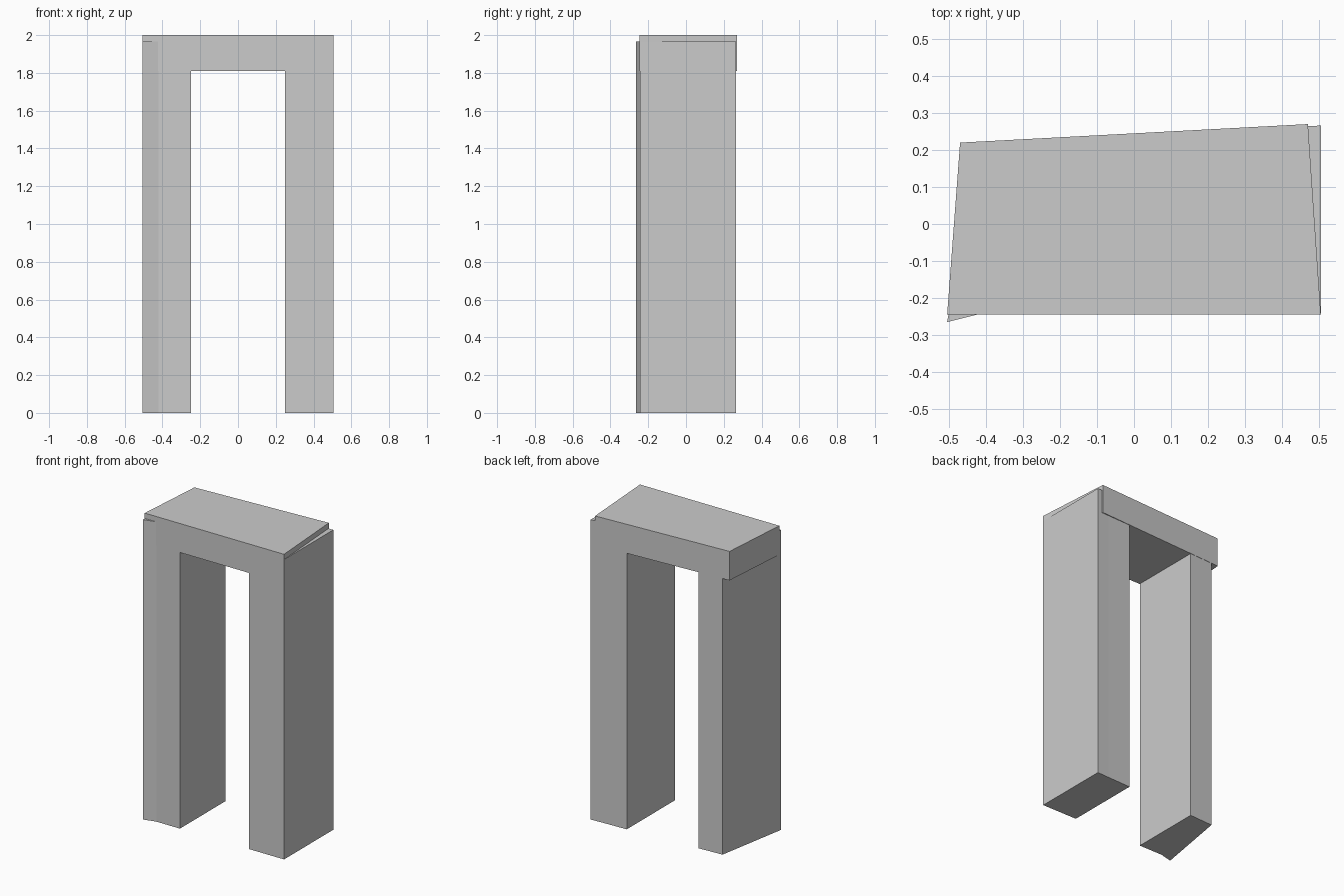
import bpy
import bmesh

cube = bpy.data.objects.get("Cube")
if cube:
    bpy.data.objects.remove(cube, do_unlink=True)

# Single weathered grey for the whole arch
stone = bpy.data.materials.new("stone grey")
stone.use_nodes = True
colour = (0.6, 0.6, 0.6, 1)
stone.diffuse_color = colour
stone.node_tree.nodes["Principled BSDF"].inputs["Base Color"].default_value = colour


def slab(name, outline, bottom, top):
    """Extrude a counter-clockwise ground plan between two heights."""
    bm = bmesh.new()
    base = bm.faces.new([bm.verts.new((x, y, bottom)) for x, y in outline])
    up = bmesh.ops.extrude_face_region(bm, geom=[base])["geom"]
    for v in up:
        if isinstance(v, bmesh.types.BMVert):
            v.co.z = top
    bmesh.ops.recalc_face_normals(bm, faces=bm.faces)
    mesh = bpy.data.meshes.new(name)
    bm.to_mesh(mesh)
    bm.free()
    mesh.materials.append(stone)
    obj = bpy.data.objects.new(name, mesh)
    bpy.context.collection.objects.link(obj)
    return obj


LINTEL_BASE, POST_TOP, HEIGHT = 1.81, 1.965, 2.0

# Tapered capstone
slab("lintel", [(-0.505, -0.245), (0.505, -0.245), (0.47, 0.27), (-0.47, 0.22)],
     LINTEL_BASE, HEIGHT)

# Uprights, each with one chipped outer corner
slab("left_post", [(0.25, -0.244), (0.505, -0.244), (0.505, 0.266),
                   (0.42, 0.262), (0.25, 0.256)], 0, POST_TOP)
slab("right_post", [(-0.505, -0.265), (-0.42, -0.244), (-0.25, -0.244),
                    (-0.25, 0.23), (-0.42, 0.221)], 0, POST_TOP)
